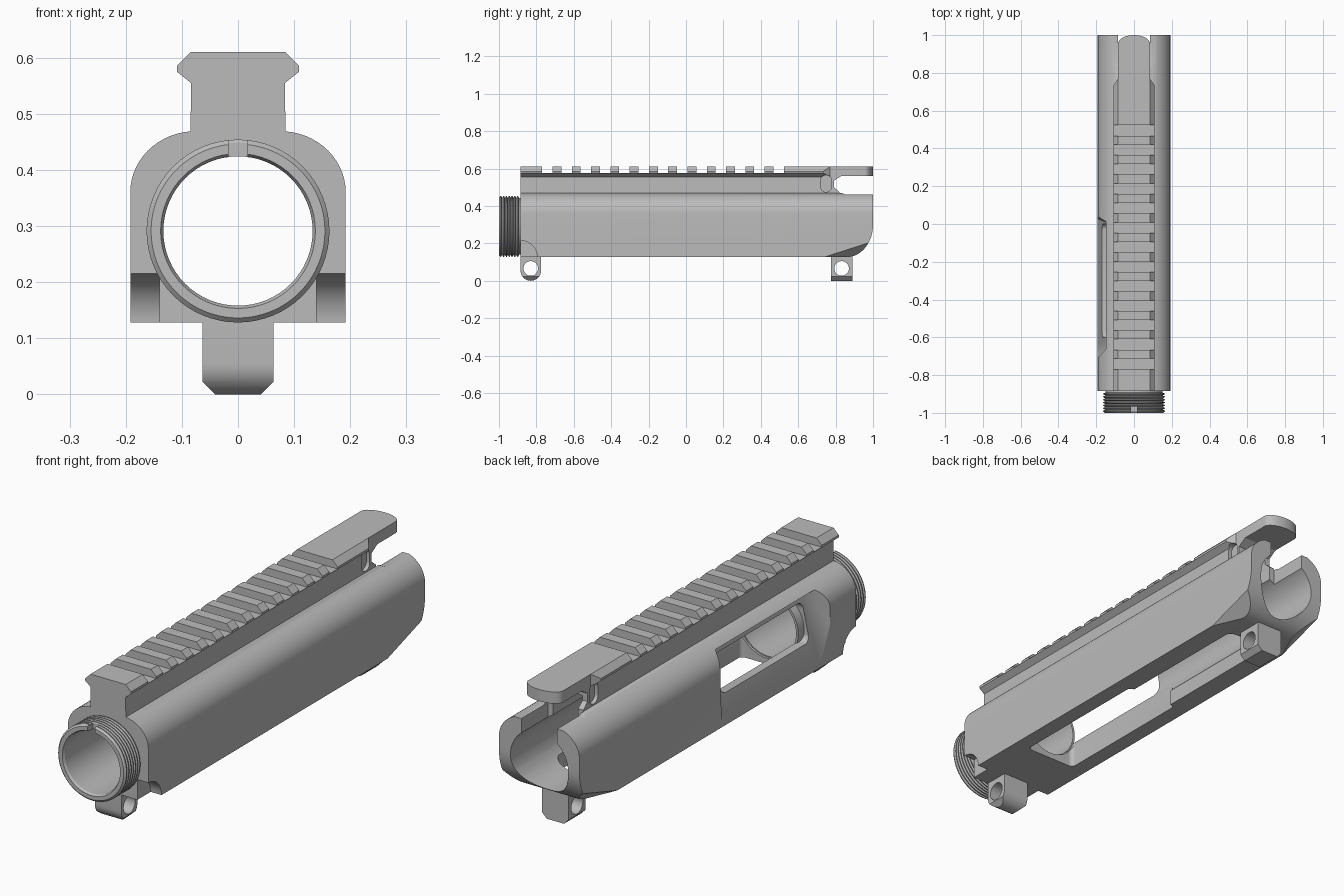
import bpy, bmesh
from math import sin, cos, pi, tau
from mathutils import Vector

if "Cube" in bpy.data.objects:
    bpy.data.objects.remove(bpy.data.objects["Cube"])

grey = bpy.data.materials.new("metal grey")
grey.use_nodes = True
grey.diffuse_color = (0.5, 0.5, 0.5, 1)
grey.node_tree.nodes["Principled BSDF"].inputs["Base Color"].default_value = (0.5, 0.5, 0.5, 1)
AXIS = 0.291  # height of the bore


def finish(name, bm):
    bmesh.ops.recalc_face_normals(bm, faces=bm.faces)
    mesh = bpy.data.meshes.new(name)
    bm.to_mesh(mesh)
    bm.free()
    mesh.materials.append(grey)
    obj = bpy.data.objects.new(name, mesh)
    bpy.context.scene.collection.objects.link(obj)
    return obj


def prism(name, pts, axis, a, b):
    """Extrude a 2D outline along an axis from a to b."""
    place = {"X": lambda p, t: (t, p[0], p[1]),
             "Y": lambda p, t: (p[0], t, p[1]),
             "Z": lambda p, t: (p[0], p[1], t)}[axis]
    bm = bmesh.new()
    rings = [[bm.verts.new(place(p, t)) for p in pts] for t in (a, b)]
    n = len(pts)
    for i in range(n):
        j = (i + 1) % n
        bm.faces.new((rings[0][i], rings[0][j], rings[1][j], rings[1][i]))
    for ring in rings:
        bm.faces.new(ring)
    return finish(name, bm)


def box(name, x0, x1, y0, y1, z0, z1):
    return prism(name, [(x0, y0), (x1, y0), (x1, y1), (x0, y1)], "Z", z0, z1)


def hull(name, pts):
    bm = bmesh.new()
    for p in pts:
        bm.verts.new(p)
    bmesh.ops.convex_hull(bm, input=bm.verts)
    return finish(name, bm)


def arc(cu, cv, ru, rv, a, b, n):
    return [(cu + ru * cos(a + (b - a) * i / n), cv + rv * sin(a + (b - a) * i / n))
            for i in range(n + 1)]


def circle(u, v, r, n=64):
    return arc(u, v, r, r, 0, tau * (n - 1) / n, n - 1)


def rounded(u0, u1, v0, v1, r):
    corners = [(u1 - r, v1 - r), (u0 + r, v1 - r), (u0 + r, v0 + r), (u1 - r, v0 + r)]
    return [p for k, (u, v) in enumerate(corners)
            for p in arc(u, v, r, r, k * pi / 2, (k + 1) * pi / 2, 6)]


def cut(target, *cutters):
    for cutter in cutters:
        mod = target.modifiers.new("cut", "BOOLEAN")
        mod.operation, mod.solver, mod.object = "DIFFERENCE", "EXACT", cutter
        bpy.context.view_layer.objects.active = target
        bpy.ops.object.modifier_apply(modifier=mod.name)
        bpy.data.objects.remove(cutter)


def smooth(obj):
    bpy.ops.object.select_all(action="DESELECT")
    obj.select_set(True)
    bpy.context.view_layer.objects.active = obj
    bpy.ops.object.shade_smooth_by_angle(angle=pi / 7)


# Body with top rail, one section extruded along its length
half = [(0.192, 0.128)] + arc(0.075, 0.36, 0.117, 0.109, 0, pi / 2 - 0.08, 14)
half += [(0.084, 0.555), (0.109, 0.575), (0.109, 0.585), (0.084, 0.61)]
body = prism("receiver_body", half + [(-x, z) for x, z in reversed(half)], "Y", -0.885, 1.0)

# Bore, handle channel and lower openings
cut(body,
    prism("bore", circle(0, AXIS, 0.138), "Y", -0.95, 1.1),
    box("handle_channel", -0.06, 0.06, -0.6, 1.1, 0.35, 0.52),
    box("rear_top_opening", -0.085, 0.085, 0.82, 1.1, 0.35, 0.52),
    prism("lower_opening", rounded(-0.122, 0.122, -0.55, 0.12, 0.02), "Z", 0.0, AXIS),
    prism("rear_lower_opening", rounded(-0.1, 0.1, 0.05, 0.75, 0.03), "Z", 0.0, AXIS))

# Gap under the rear of the rail, and the rounded rear underside
cut(body,
    prism("rear_gap", [(0.79, 0.5), (0.82, 0.475), (0.85, 0.462), (1.1, 0.462),
                       (1.1, 0.56), (0.83, 0.56), (0.79, 0.535)], "X", -0.3, 0.3),
    prism("rear_underside", arc(0.86, 0.3, 0.14, 0.173, -pi / 2, 0, 14)
          + [(1.1, 0.3), (1.1, 0.05), (0.86, 0.05)], "X", -0.3, 0.3))

# Sloped flat and window on the side
cut(body,
    hull("window_flat", [(-0.195, -0.64, 0.13), (-0.195, 0.03, 0.13),
                         (-0.128, -0.64, 0.44), (-0.128, 0.0, 0.44),
                         (-0.26, -0.78, 0.13), (-0.26, 0.08, 0.13),
                         (-0.26, -0.78, 0.47), (-0.26, 0.08, 0.47)]),
    prism("window", rounded(-0.6, 0.0, 0.25, 0.415, 0.03), "X", -0.3, -0.03))

# Details mirrored on both sides
for s in (-1, 1):
    cut(body,
        prism("rail_taper", [(s * x, y) for x, y in
              [(0.112, 0.73), (0.0835, 0.77), (0.0835, 1.1), (0.3, 1.1), (0.3, 0.73)]],
              "Z", 0.49, 0.7),
        prism("rail_end_round", [(s * x, y) for x, y in
              arc(0, 0.955, 0.084, 0.045, 0, pi / 2, 10) + [(0, 1.1), (0.3, 1.1), (0.3, 0.955)]],
              "Z", 0.5, 0.7),
        prism("stem_pocket", rounded(0.72, 0.778, 0.475, 0.565, 0.028), "X", s * 0.068, s * 0.13),
        prism("front_scallop", circle(-0.885, 0.125, 0.09, 48), "X", s * 0.14, s * 0.3),
        hull("rear_chamfer", [(s * 0.2, 0.7, 0.12), (s * 0.2, 0.98, 0.21),
                              (s * 0.1, 0.93, 0.12), (s * 0.23, 0.99, 0.1)]))

# Cross slots of the rail
for i in range(13):
    y = -0.741 + i * 0.103
    cut(body, box("rail_slot", -0.2, 0.2, y - 0.028, y + 0.028, 0.577, 0.7))
smooth(body)

# Threaded front collar, turned around the bore
profile = [(0.138, -1.0), (0.155, -1.0)]
for i in range(7):
    y = -0.992 + i * 0.015
    profile += [(0.163, y), (0.163, y + 0.004), (0.152, y + 0.009)]
profile += [(0.15, -0.87), (0.143, -0.56), (0.133, -0.56), (0.133, -0.99)]
bm = bmesh.new()
steps = 64
rings = [[bm.verts.new((r * cos(tau * k / steps), y, AXIS + r * sin(tau * k / steps)))
          for r, y in profile] for k in range(steps)]
for k in range(steps):
    a, b = rings[k], rings[(k + 1) % steps]
    for i in range(len(profile)):
        j = (i + 1) % len(profile)
        bm.faces.new((a[i], a[j], b[j], b[i]))
collar = finish("threaded_collar", bm)
cut(collar, box("collar_notch", -0.017, 0.017, -1.1, -0.965, 0.415, 0.48))
smooth(collar)

# Pin lugs below the body, with chamfered lower edges
front_lug = prism("front_lug", [(-0.775, 0.145), (-0.885, 0.145)]
                  + arc(-0.83, 0.055, 0.055, 0.055, pi, tau, 16), "X", -0.063, 0.063)
rear_lug = box("rear_lug", -0.063, 0.063, 0.775, 0.89, 0.0, 0.145)
for lug, y in ((front_lug, -0.83), (rear_lug, 0.832)):
    cut(lug, prism("pin_hole", circle(y, 0.066, 0.039, 40), "X", -0.2, 0.2))
    for s in (-1, 1):
        cut(lug, prism("lug_chamfer", [(s * 0.07, 0.029), (s * 0.034, -0.007), (s * 0.07, -0.007)],
                       "Y", y - 0.1, y + 0.1))
    smooth(lug)
